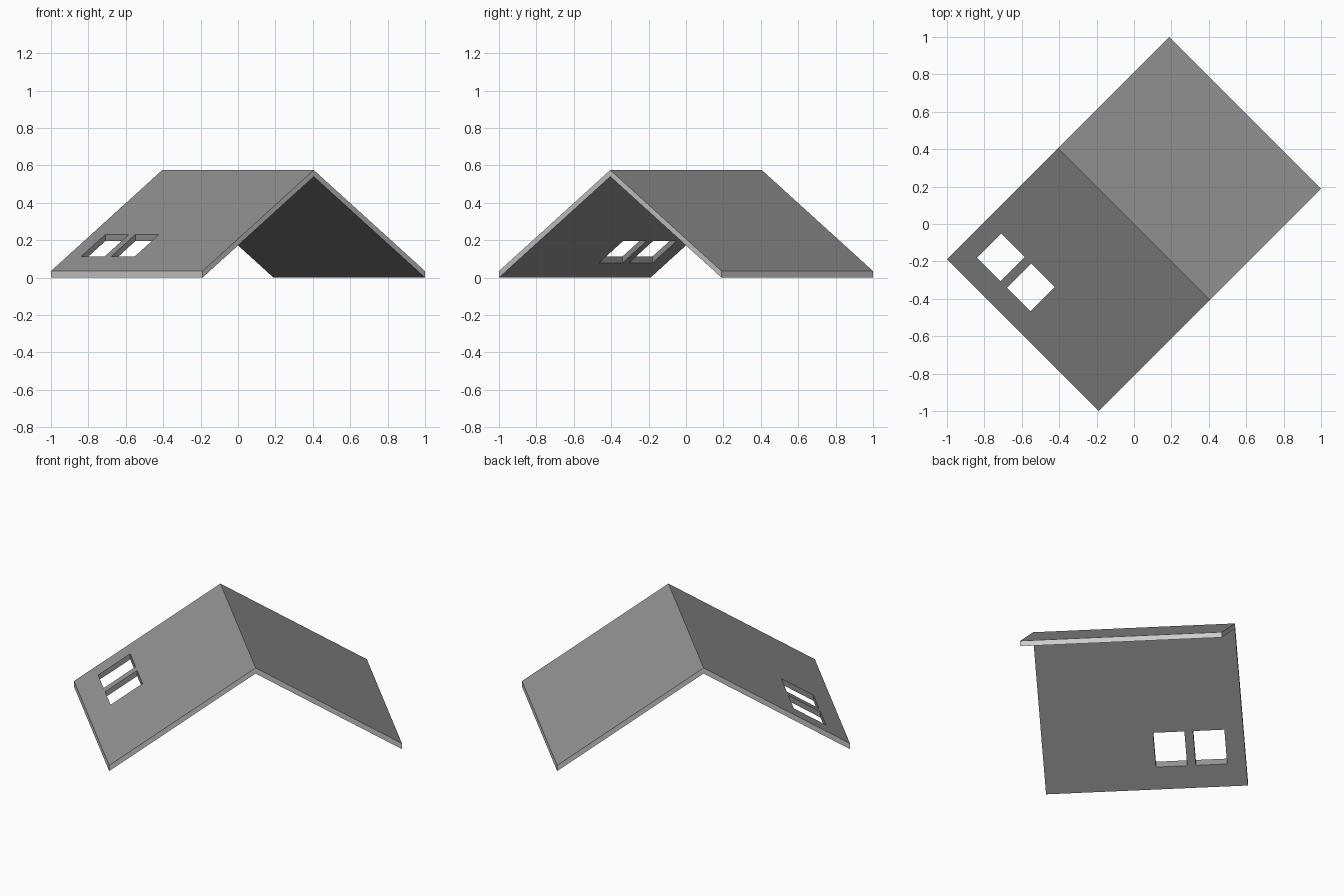
import bpy, bmesh, math
from mathutils import Matrix

if "Cube" in bpy.data.objects:
    bpy.data.objects.remove(bpy.data.objects["Cube"])

HALF_LEN, HALF_WID = 0.573, 0.841   # along ridge / across
RISE, THICK = 0.54, 0.035           # inner ridge height, vertical thickness
TURN = Matrix.Rotation(math.radians(-45), 4, 'Z')


def material(name, grey):
    mat = bpy.data.materials.new(name)
    mat.diffuse_color = (grey, grey, grey, 1)
    mat.use_nodes = True
    mat.node_tree.nodes["Principled BSDF"].inputs["Base Color"].default_value = mat.diffuse_color
    return mat


def make_object(name, bm, mats):
    bmesh.ops.recalc_face_normals(bm, faces=bm.faces)
    mesh = bpy.data.meshes.new(name)
    bm.to_mesh(mesh)
    bm.free()
    for mat in mats:
        mesh.materials.append(mat)
    obj = bpy.data.objects.new(name, mesh)
    bpy.context.collection.objects.link(obj)
    obj.matrix_world = TURN
    return obj


covering = material("dark_covering", 0.286)
trim = material("pale_trim", 0.8)

# Roof: bent slab, its chevron profile extruded along the ridge
bm = bmesh.new()
profile = [(-HALF_WID, 0), (-HALF_WID, THICK), (0, RISE + THICK),
           (HALF_WID, THICK), (HALF_WID, 0), (0, RISE)]
face = bm.faces.new([bm.verts.new((-HALF_LEN, y, z)) for y, z in profile])
ext = bmesh.ops.extrude_face_region(bm, geom=[face])
bmesh.ops.translate(bm, vec=(2 * HALF_LEN, 0, 0),
                    verts=[g for g in ext["geom"] if isinstance(g, bmesh.types.BMVert)])

# Slopes are dark; eave and gable edges (vertical faces) are pale
bm.normal_update()
for f in bm.faces:
    f.material_index = 1 if abs(f.normal.z) < 0.1 else 0
roof = make_object("roof", bm, [covering, trim])

# Two square skylight openings, cut straight down through the front slope
for i, u in enumerate((-0.377, -0.15)):
    bm = bmesh.new()
    bmesh.ops.create_cube(bm, size=1, matrix=Matrix.Translation((u, -0.629, 0.2))
                          @ Matrix.Diagonal((0.178, 0.184, 0.8, 1)))
    cutter = make_object(f"skylight_cutter_{i + 1}", bm, [covering])
    cutter.hide_render = True
    cutter.display_type = 'WIRE'
    mod = roof.modifiers.new(f"skylight_{i + 1}", 'BOOLEAN')
    mod.operation = 'DIFFERENCE'
    mod.solver = 'EXACT'
    mod.object = cutter
